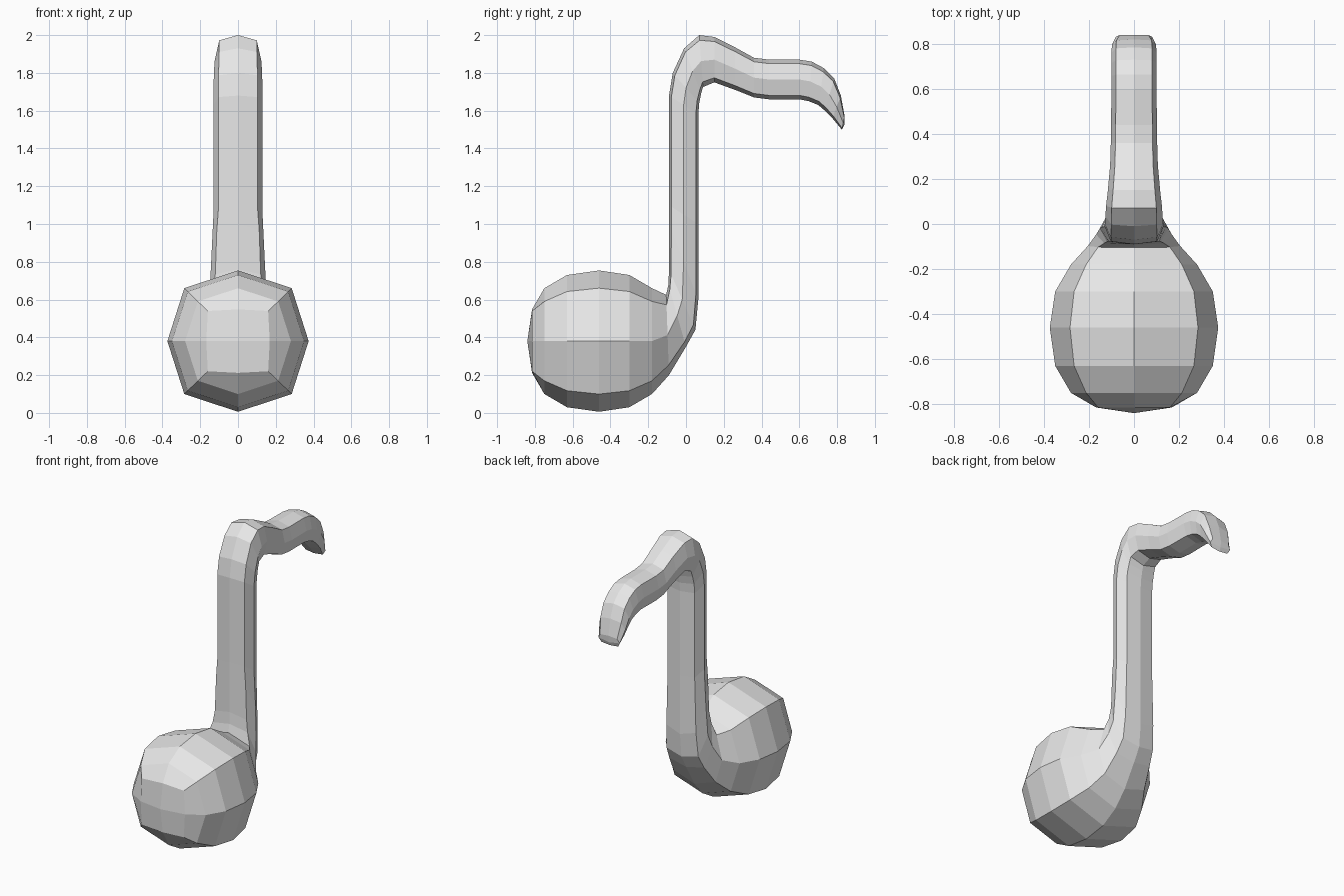
import bpy
import bmesh
from mathutils import Vector

default_cube = bpy.data.objects.get("Cube")
if default_cube:
    bpy.data.objects.remove(default_cube, do_unlink=True)


def make_material(name, colour):
    material = bpy.data.materials.new(name)
    material.use_nodes = True
    material.diffuse_color = colour
    shader = material.node_tree.nodes["Principled BSDF"]
    shader.inputs["Base Color"].default_value = colour
    shader.inputs["Roughness"].default_value = 0.6
    return material


def eight_sided_ring(bm, upper, lower, half_width, fullness):
    """Mirrored ring: even corners lie on its axes, odd corners on its diagonals."""
    upper, lower = Vector((0, *upper)), Vector((0, *lower))
    middle = (upper + lower) / 2
    rise = (upper - lower) / 2
    side = Vector((half_width, 0, 0))
    across, along = fullness
    corners = (
        rise,
        side * across + rise * along,
        side,
        side * across - rise * along,
        -rise,
        -side * across - rise * along,
        -side,
        -side * across + rise * along,
    )
    return [bm.verts.new(middle + corner) for corner in corners]


def bridge(bm, first, second):
    for i in range(8):
        j = (i + 1) % 8
        bm.faces.new((first[i], first[j], second[j], second[i]))


def four_quad_cap(bm, ring, tip):
    centre = bm.verts.new((0, *tip))
    for i in range(0, 8, 2):
        bm.faces.new((centre, ring[i], ring[i + 1], ring[(i + 2) % 8]))


# Round head: depth and radius of each ring, all centred at one height
head_height = 0.38
head_profile = [(-0.815, 0.168), (-0.75, 0.28), (-0.63, 0.35),
                (-0.46, 0.374), (-0.3, 0.35), (-0.18, 0.28)]

# Stem: front point, back point (depth, height) and half width
stem_profile = [
    ((-0.105, 0.625), (-0.09, 0.2), 0.205),
    ((-0.093, 0.68), (0, 0.35), 0.168),
    ((-0.09, 0.76), (0.05, 0.44), 0.152),
    ((-0.09, 1), (0.065, 0.6), 0.142),
    ((-0.09, 1.1), (0.065, 1), 0.13),
    ((-0.09, 1.68), (0.065, 1.58), 0.13),
    ((-0.07, 1.8), (0.07, 1.64), 0.13),
    ((-0.01, 1.93), (0.08, 1.69), 0.127),
]

# Wavy flag: upper point, lower point and half width
flag_profile = [
    ((0.07, 2), (0.09, 1.725), 0.124),
    ((0.15, 1.99), (0.15, 1.75), 0.116),
    ((0.26, 1.935), (0.26, 1.71), 0.106),
    ((0.36, 1.88), (0.36, 1.67), 0.103),
    ((0.44, 1.87), (0.44, 1.66), 0.102),
    ((0.6, 1.87), (0.6, 1.66), 0.1),
    ((0.665, 1.86), (0.65, 1.65), 0.1),
    ((0.73, 1.825), (0.7, 1.63), 0.1),
    ((0.785, 1.77), (0.735, 1.6), 0.1),
    ((0.82, 1.68), (0.775, 1.56), 0.098),
    ((0.84, 1.57), (0.825, 1.5), 0.08),
]

bm = bmesh.new()
rings = []
for index, (depth, radius) in enumerate(head_profile):
    fullness = (0.95, 0.95) if index == 0 else (0.76, 0.75)
    rings.append(eight_sided_ring(bm, (depth, head_height + radius),
                                  (depth, head_height - radius), radius, fullness))
for index, (front, back, half_width) in enumerate(stem_profile):
    fullness = (0.78, 0.75) if index == 0 else (0.79, 0.84)
    rings.append(eight_sided_ring(bm, front, back, half_width, fullness))
for upper, lower, half_width in flag_profile:
    rings.append(eight_sided_ring(bm, upper, lower, half_width, (0.8, 0.8)))

# Join the rings into one skin and close both ends
for first, second in zip(rings, rings[1:]):
    bridge(bm, first, second)
four_quad_cap(bm, rings[0], (-0.84, head_height))
four_quad_cap(bm, rings[-1], (0.838, 1.525))
bmesh.ops.recalc_face_normals(bm, faces=bm.faces[:])

mesh = bpy.data.meshes.new("music_note")
bm.to_mesh(mesh)
bm.free()
mesh.materials.append(make_material("plain grey", (0.8, 0.8, 0.8, 1)))
note = bpy.data.objects.new("music_note", mesh)
bpy.context.collection.objects.link(note)
